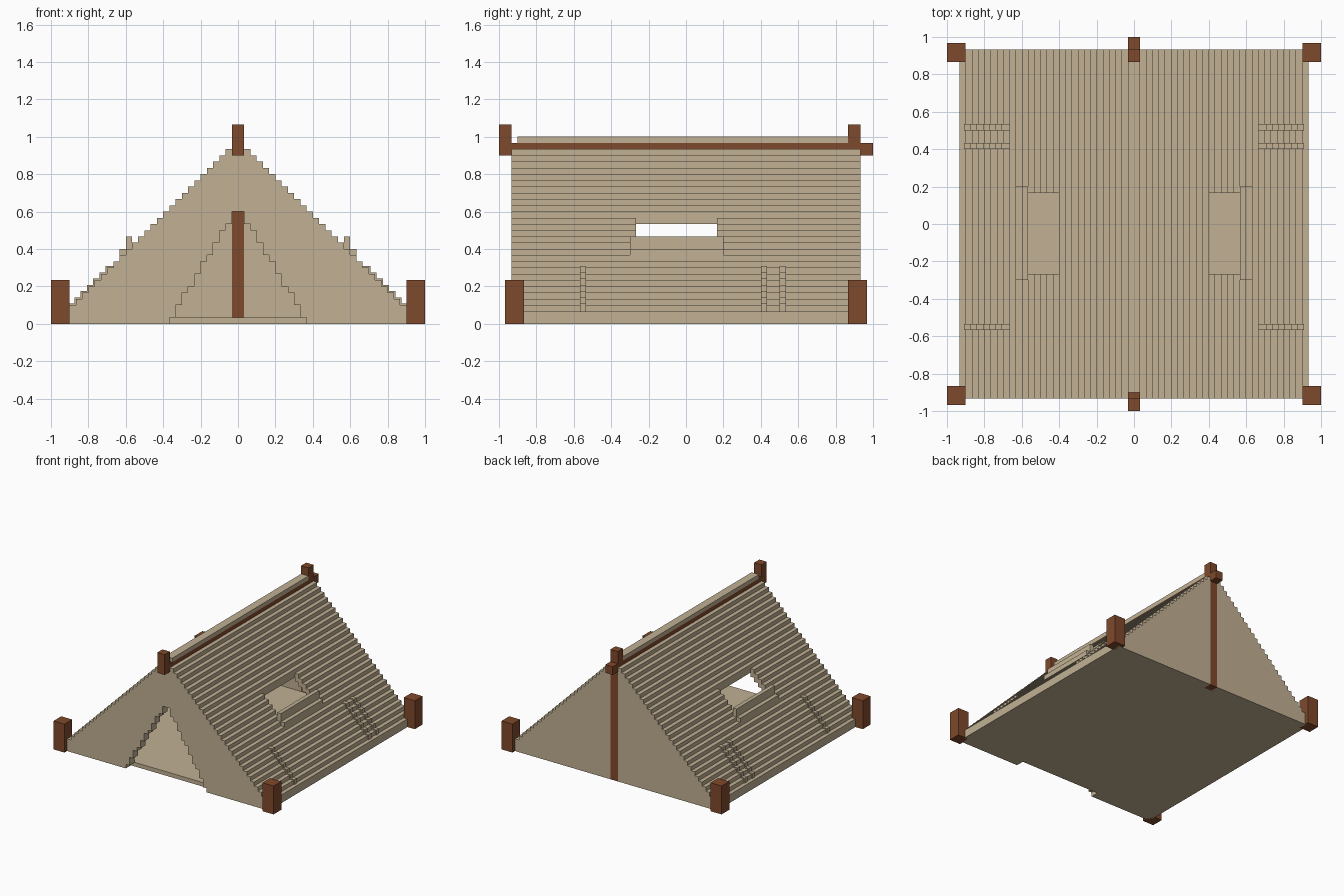
import bpy, bmesh

if "Cube" in bpy.data.objects:
    bpy.data.objects.remove(bpy.data.objects["Cube"])

U = 1 / 30  # size of one step; all numbers below count steps


def material(name, rgb):
    m = bpy.data.materials.new(name)
    m.use_nodes = True
    m.diffuse_color = (*rgb, 1)
    m.node_tree.nodes["Principled BSDF"].inputs["Base Color"].default_value = (*rgb, 1)
    return m


CANVAS = material("tan canvas", (0.539, 0.440, 0.296))
WOOD = material("brown wood", (0.212, 0.067, 0.025))


def finish(bm, name, mat):
    bmesh.ops.recalc_face_normals(bm, faces=bm.faces)
    bmesh.ops.scale(bm, vec=(U, U, U), verts=bm.verts)
    mesh = bpy.data.meshes.new(name)
    bm.to_mesh(mesh)
    bm.free()
    mesh.materials.append(mat)
    obj = bpy.data.objects.new(name, mesh)
    bpy.context.collection.objects.link(obj)


def boxes(name, mat, items):
    """Each item is (x0, x1, y0, y1, z0, z1)."""
    bm = bmesh.new()
    for x0, x1, y0, y1, z0, z1 in items:
        vs = bmesh.ops.create_cube(bm, size=1)["verts"]
        bmesh.ops.scale(bm, vec=(x1 - x0, y1 - y0, z1 - z0), verts=vs)
        bmesh.ops.translate(bm, vec=((x0 + x1) / 2, (y0 + y1) / 2, (z0 + z1) / 2), verts=vs)
    finish(bm, name, mat)


def stepped(name, z0, rows, y0, y1):
    """Extrude a stepped profile along y on both sides; rows are (inner x, outer x)."""
    outer, inner = [], []
    for i, (a, b) in enumerate(rows):
        outer += [(b, z0 + i), (b, z0 + i + 1)]
        inner += [(a, z0 + i), (a, z0 + i + 1)]
    outline = []
    for p in outer + inner[::-1]:
        if not outline or outline[-1] != p:
            outline.append(p)
    bm = bmesh.new()
    for s in (-1, 1):
        face = bm.faces.new([bm.verts.new((s * x, y0, z)) for x, z in outline])
        ext = bmesh.ops.extrude_face_region(bm, geom=[face], use_keep_orig=True)
        vs = [g for g in ext["geom"] if isinstance(g, bmesh.types.BMVert)]
        bmesh.ops.translate(bm, vec=(0, y1 - y0, 0), verts=vs)
    finish(bm, name, CANVAS)


def roof_rows(z0, z1, lo=1, hi=28):
    return [(max(27 - j, lo), min(29 - j, hi)) for j in range(z0, z1)]


# Stepped roof, split around the window opening
stepped("roof_front", 0, roof_rows(0, 28), -28, -8)
stepped("roof_back", 0, roof_rows(0, 28), 5, 28)
stepped("roof_above_window", 16, roof_rows(16, 28, hi=12), -8, 5)
stepped("roof_below_window", 0, roof_rows(0, 12, lo=17), -8, 5)
stepped("window_sill", 10, [(17, 19), (17, 19), (17, 18), (17, 18)], -9, 6)

# Front wall with a narrowing doorway, and back wall split by its pole
door = [11 - int(0.6 * i + 0.5) if i < 18 else 0 for i in range(27)]
stepped("front_wall", 0, [(door[i], 27 - i) for i in range(27)], -28, -26)
stepped("back_wall", 0, [(1, 27 - i) for i in range(26)], 26, 28)

boxes("floor", CANVAS, [(-27, 27, -26, 26, 0, 1)])
boxes("ridge_cap", CANVAS, [(-1, 1, -27, 26, 29, 30)])

# Slightly raised seams low on the roof
E = 0.25
seams = []
for y in (-17, 12, 15):
    for k in range(20, 27):
        for x0, x1 in ((k, k + 1 + E), (-k - 1 - E, -k)):
            seams.append((x0, x1, y, y + 1, 28 - k, 29 - k + E))
boxes("roof_seams", CANVAS, seams)

# Timber frame
boxes("ridge_beam", WOOD, [(-1, 1, -28, 30, 27, 29)])
boxes("front_ridge_post", WOOD, [(-1, 1, -30, -28, 27, 32)])
boxes("back_ridge_post", WOOD, [(-1, 1, 26, 28, 29, 32)])
boxes("back_pole", WOOD, [(-1, 1, 26, 28, 0, 27)])
for sx, side in ((-1, "right"), (1, "left")):
    for sy, end in ((-1, "front"), (1, "back")):
        x, y = sx * 28.5, sy * 27.5
        boxes(f"{end}_{side}_stake", WOOD, [(x - 1.5, x + 1.5, y - 1.5, y + 1.5, 0, 7)])
